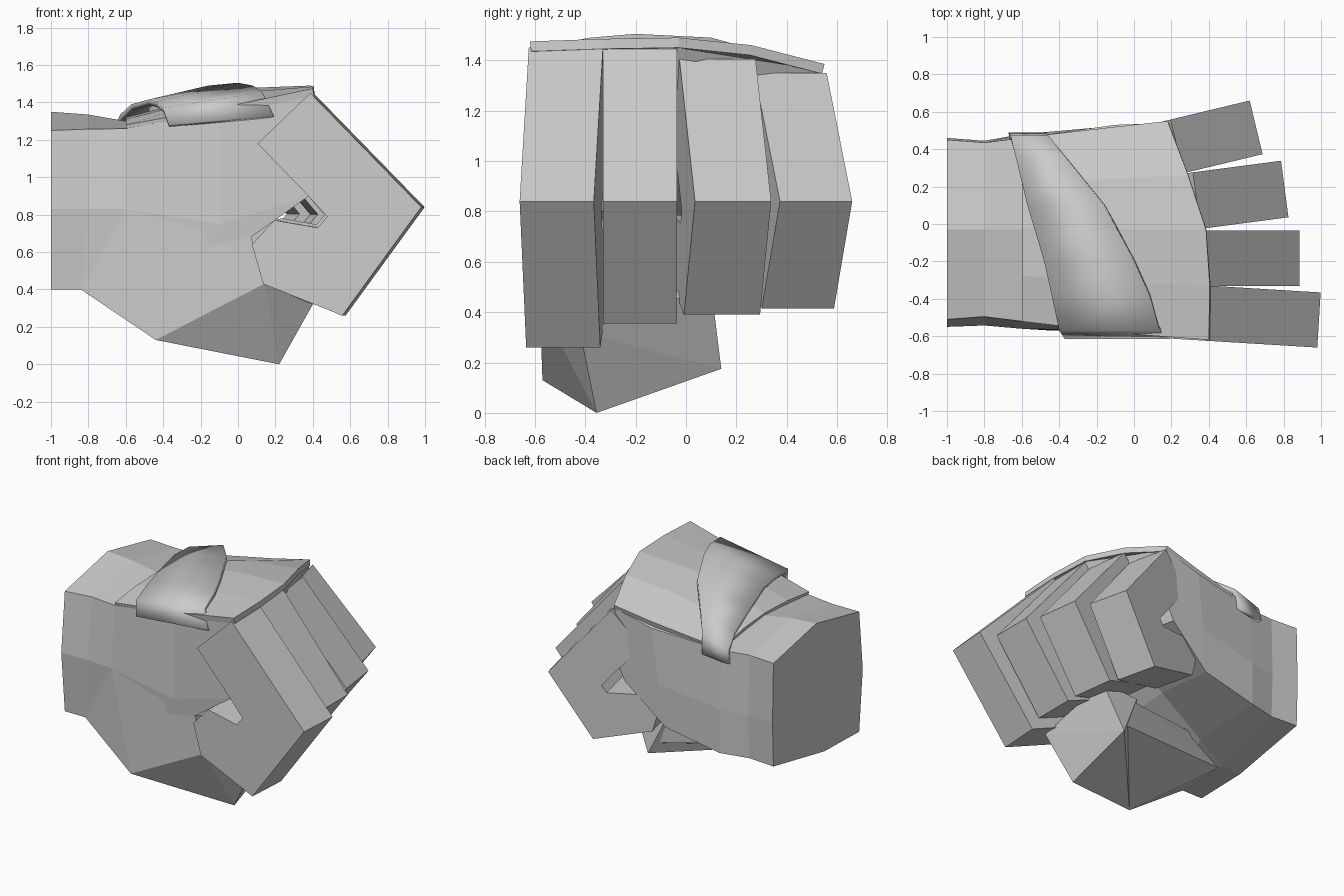
import bpy, bmesh
from math import radians, cos, sin

if "Cube" in bpy.data.objects:
    bpy.data.objects.remove(bpy.data.objects["Cube"])


def finish(name, bm):
    bmesh.ops.recalc_face_normals(bm, faces=bm.faces)
    me = bpy.data.meshes.new(name)
    bm.to_mesh(me)
    bm.free()
    ob = bpy.data.objects.new(name, me)
    bpy.context.collection.objects.link(ob)
    return ob


def loft(name, rings):
    bm = bmesh.new()
    vs = [[bm.verts.new(p) for p in r] for r in rings]
    n = len(rings[0])
    for a, b in zip(vs, vs[1:]):
        for i in range(n):
            j = (i + 1) % n
            bm.faces.new((a[i], a[j], b[j], b[i]))
    bm.faces.new(vs[0])
    bm.faces.new(vs[-1])
    return finish(name, bm)


def hull(name, pts):
    bm = bmesh.new()
    for p in pts:
        bm.verts.new(p)
    res = bmesh.ops.convex_hull(bm, input=bm.verts)
    junk = [g for g in res["geom_interior"] if isinstance(g, bmesh.types.BMVert)]
    bmesh.ops.delete(bm, geom=junk, context='VERTS')
    bmesh.ops.dissolve_limit(bm, angle_limit=radians(4), verts=bm.verts, edges=bm.edges)
    return finish(name, bm)


def sheet(name, rows, thickness):
    bm = bmesh.new()
    vs = [[bm.verts.new(p) for p in r] for r in rows]
    for a, b in zip(vs, vs[1:]):
        for i in range(len(a) - 1):
            bm.faces.new((a[i], a[i + 1], b[i + 1], b[i]))
    ob = finish(name, bm)
    if sum(p.normal.z for p in ob.data.polygons) < 0:
        ob.data.flip_normals()
    m = ob.modifiers.new("thickness", 'SOLIDIFY')
    m.thickness = thickness
    m.offset = -1
    return ob


# wrist and palm: rings run front-top, ridge, back, underside, front
def wrist_ring(x, waist, x_low):
    return [(x, -.51 + waist, 1.25 + waist / 2), (x, -.03, 1.35 - waist), (x, .45 - waist, 1.25),
            (x, .46 - waist, .83), (x, .45 - waist, .52), (x_low, -.12, .41),
            (x_low, -.51, .40), (x, -.55 + waist / 2, .83)]


palm_root = [(-.6, -.52, 1.26), (-.6, -.03, 1.30), (-.6, .46, 1.24), (-.6, .48, .83),
             (-.6, .48, .52), (-.6, -.05, .49), (-.83, -.51, .40), (-.6, -.56, .83)]
palm_mid = [(-.1, -.57, 1.35), (-.1, -.03, 1.42), (-.1, .53, 1.29), (-.15, .52, .9),
            (-.19, .5, .60), (-.28, -.05, .72), (-.2, -.57, .6), (-.1, -.58, .75)]
palm_end = [(.39, -.61, 1.45), (.38, -.03, 1.45), (.18, .54, 1.36), (.18, .53, 1.0),
            (.11, .53, .86), (.1, -.03, .95), (.07, -.58, .68), (.38, -.61, .90)]
loft("palm_and_wrist", [wrist_ring(-1, 0, -1), wrist_ring(-.8, .015, -.84),
                        palm_root, palm_mid, palm_end])

# fingers: one bent profile (distance, height), scaled and turned for each
PROFILE = [(0, 1.45), (.59, .84), (.17, .26), (-.25, .43), (-.31, .64), (-.19, .77),
           (.04, .73), (.09, .79), (-.01, .90), (-.28, 1.18)]


def finger(name, x, y, turn, reach, top, tip, width=.295, curl=0):
    c, s = cos(radians(turn)), sin(radians(turn))
    rings = []
    for w in (-width / 2, width / 2):
        ring = []
        for i, (u, z) in enumerate(PROFILE):
            u = u * reach / .59 - (curl if i in (3, 4, 5) else 0)
            k = (top - .84) / .61 if z > .84 else (.84 - tip) / .58
            ring.append((x + u * c - w * s, y + u * s + w * c, .84 + (z - .84) * k))
        rings.append(ring)
    loft(name, rings)


finger("index_finger", .395, -.477, -3.5, .595, 1.45, .26)
finger("middle_finger", .385, -.183, 0, .5, 1.445, .355)
finger("ring_finger", .335, .125, 7.5, .475, 1.405, .39, .305, .05)
finger("little_finger", .23, .415, 13.5, .435, 1.35, .415, .295, .1)

# thumb: heel along the palm, then the tip folded under the fingers
hull("thumb_heel", [(-.84, -.51, .40), (-.84, -.15, .41), (-.44, -.57, .13),
                    (.14, -.58, .43), (.07, -.58, .68), (-.6, -.56, .83),
                    (-.6, -.1, .55), (.08, .1, .45), (.14, .1, .25)])
hull("thumb_tip", [(-.44, -.57, .13), (.14, -.58, .43), (.22, -.355, 0), (.40, -.42, .32),
                   (.2, .14, .175), (.35, .1, .5), (.06, .1, .48)])

# plate over the back of the hand
ys = (-.62, -.33, -.03, .26, .55)
heel = [(-.6, y * .84, z) for y, z in zip(ys, (1.28, 1.31, 1.32, 1.30, 1.25))]
crown = [(x, y * .945, z) for x, y, z in
         zip((-.05, -.03, 0, -.05, -.1), ys, (1.38, 1.45, 1.475, 1.43, 1.33))]
edge = list(zip((.4, .405, .385, .29, .18), ys, (1.475, 1.485, 1.49, 1.46, 1.385)))
sheet("hand_back_plate", [heel, crown, edge], .04)

# raised strap draped diagonally across the plate: left x, left z, right x, right z, y
STRAP = [(-.37, 1.28, .19, 1.33, -.615), (-.40, 1.37, .13, 1.455, -.57),
         (-.44, 1.405, .08, 1.49, -.38), (-.48, 1.415, .0, 1.505, -.2),
         (-.57, 1.39, -.16, 1.49, .10), (-.63, 1.335, -.36, 1.42, .35),
         (-.66, 1.26, -.46, 1.33, .475), (-.67, 1.17, -.47, 1.19, .49)]
strap = sheet("strap", [[(a, y, za), (b, y, zb)] for a, za, b, zb, y in STRAP], .03)
bpy.context.view_layer.objects.active = strap
strap.select_set(True)
bpy.ops.object.shade_smooth_by_angle(angle=radians(35))
